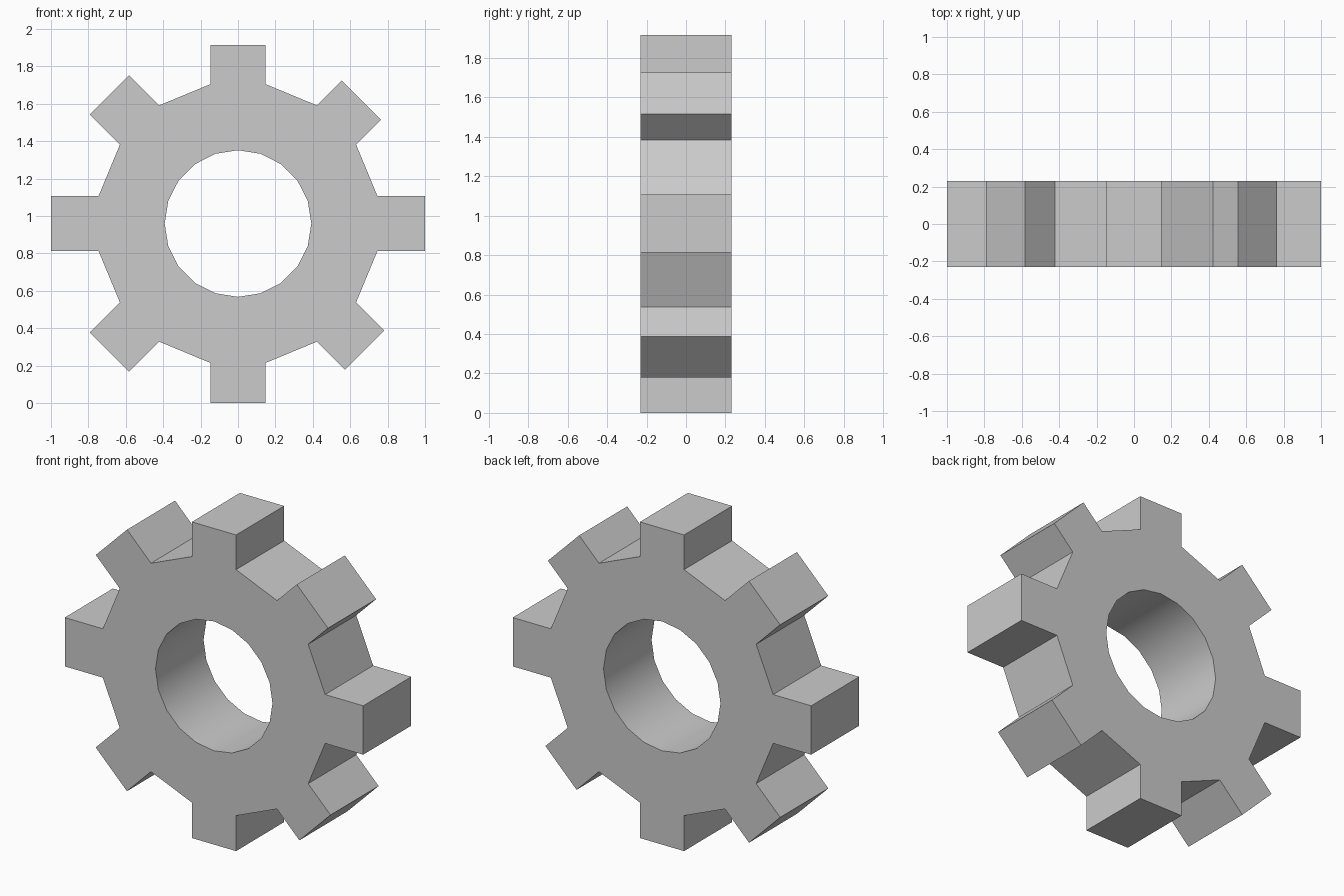
import bpy, bmesh
from math import sin, cos, pi, hypot
from mathutils import Vector

if "Cube" in bpy.data.objects:
    bpy.data.objects.remove(bpy.data.objects["Cube"])

CENTRE_Z = 0.96
HALF_DEPTH = 0.23
HOLE_RADIUS, HOLE_SIDES = 0.392, 20
ROOT_RADIUS, TOOTH_HALF = 0.745, 0.148
# tip distance of each tooth, anticlockwise from +x
TIPS = [1.0, 0.933, 0.955, 0.972, 1.0, 0.973, 0.96, 0.957]


def point(radial, side, angle):
    """Point on the front face, given in a tooth's own direction."""
    x = radial * cos(angle) - side * sin(angle)
    z = radial * sin(angle) + side * cos(angle)
    return Vector((x, -HALF_DEPTH, CENTRE_Z + z))


def add_loop(bm, points):
    verts = [bm.verts.new(p) for p in points]
    return [bm.edges.new((v, verts[i - 1])) for i, v in enumerate(verts)]


bm = bmesh.new()

# Toothed outline: four corners per tooth
outline = []
for i, tip in enumerate(TIPS):
    a = i * pi / 4
    outline += [point(ROOT_RADIUS, -TOOTH_HALF, a), point(tip, -TOOTH_HALF, a),
                point(tip, TOOTH_HALF, a), point(ROOT_RADIUS, TOOTH_HALF, a)]

# Round centre hole
hole = [point(HOLE_RADIUS, 0, 2 * pi * i / HOLE_SIDES) for i in range(HOLE_SIDES)]

# Fill between the loops and extrude to the back
edges = add_loop(bm, outline) + add_loop(bm, hole)
bmesh.ops.triangle_fill(bm, edges=edges, use_beauty=True)
result = bmesh.ops.extrude_face_region(bm, geom=bm.faces[:], use_keep_orig=True)
back = [g for g in result["geom"] if isinstance(g, bmesh.types.BMVert)]
bmesh.ops.translate(bm, verts=back, vec=(0, 2 * HALF_DEPTH, 0))
bmesh.ops.recalc_face_normals(bm, faces=bm.faces[:])

# Smooth only the bore wall
for f in bm.faces:
    f.smooth = abs(f.normal.y) < 0.5 and all(
        hypot(v.co.x, v.co.z - CENTRE_Z) < HOLE_RADIUS + 0.01 for v in f.verts)

mesh = bpy.data.meshes.new("gear_wheel")
bm.to_mesh(mesh)
bm.free()
gear = bpy.data.objects.new("gear_wheel", mesh)
bpy.context.collection.objects.link(gear)
